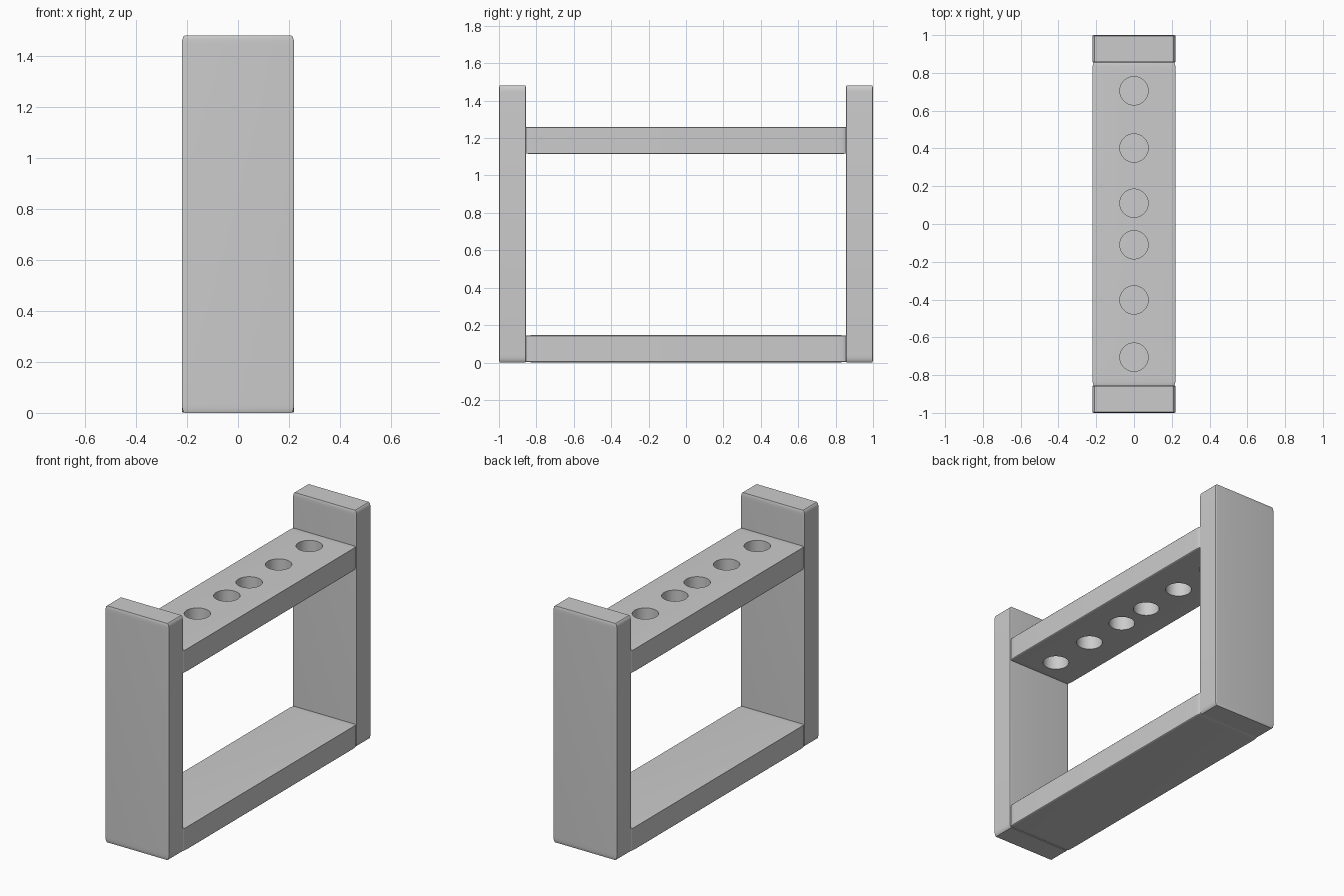
import bpy, bmesh, math
from mathutils import Matrix, Vector

if "Cube" in bpy.data.objects:
    bpy.data.objects.remove(bpy.data.objects["Cube"])


def finish(name, bm):
    me = bpy.data.meshes.new(name)
    bm.to_mesh(me)
    bm.free()
    ob = bpy.data.objects.new(name, me)
    bpy.context.collection.objects.link(ob)
    return ob


def smooth(ob):
    bpy.ops.object.select_all(action='DESELECT')
    ob.select_set(True)
    bpy.context.view_layer.objects.active = ob
    bpy.ops.object.shade_smooth_by_angle(angle=math.radians(35))


def board(name, size, center):
    # bevel a unit cube first, so the rounding stretches with the board
    bm = bmesh.new()
    bmesh.ops.create_cube(bm, size=1)
    bmesh.ops.bevel(bm, geom=bm.edges[:], offset=0.025, offset_type='OFFSET',
                    segments=3, profile=0.5, affect='EDGES')
    bmesh.ops.scale(bm, vec=Vector(size), verts=bm.verts[:])
    bmesh.ops.translate(bm, vec=Vector(center), verts=bm.verts[:])
    return finish(name, bm)


# upright end panels
for side, label in ((-1, "front"), (1, "back")):
    smooth(board(label + "_end_panel", (0.44, 0.145, 1.48), (0, side * 0.9275, 0.74)))

# base board and upper holder board
smooth(board("base_board", (0.44, 1.72, 0.145), (0, 0, 0.0735)))
holder = board("holder_board", (0.44, 1.72, 0.145), (0, 0, 1.1875))

# row of round holes through the holder board
bm = bmesh.new()
for y in (0.11, 0.402, 0.705):
    for side in (-1, 1):
        bmesh.ops.create_cone(bm, cap_ends=True, segments=48, radius1=0.075,
                              radius2=0.075, depth=0.4,
                              matrix=Matrix.Translation((0, side * y, 1.1875)))
cutter = finish("hole_cutter", bm)
cutter.hide_render = True
mod = holder.modifiers.new("holes", 'BOOLEAN')
mod.operation = 'DIFFERENCE'
mod.solver = 'EXACT'
mod.object = cutter
bpy.context.view_layer.objects.active = holder
bpy.ops.object.modifier_apply(modifier=mod.name)
bpy.data.objects.remove(cutter)
smooth(holder)
